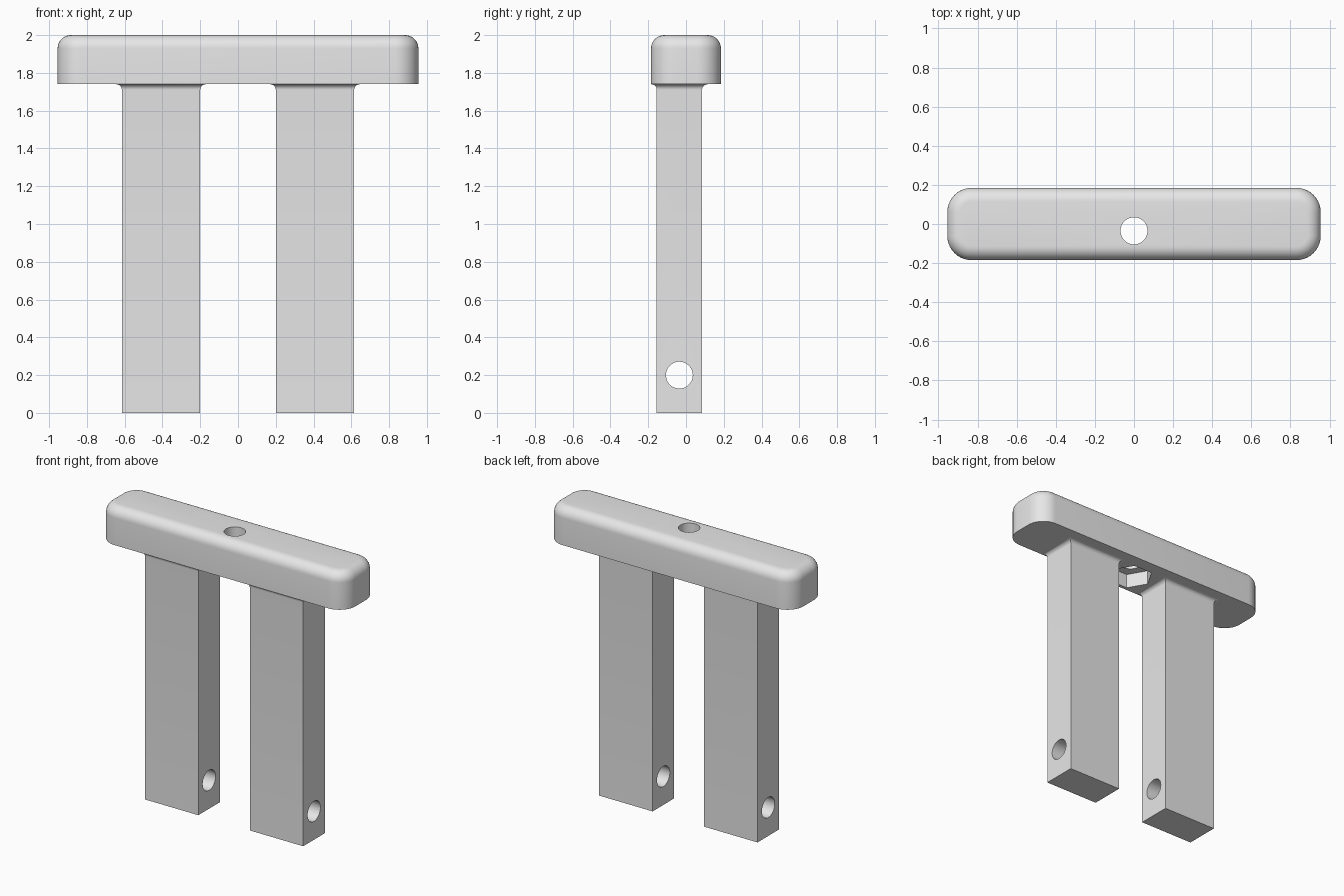
import bpy
import bmesh
from math import sin, cos, pi, radians

cube = bpy.data.objects.get("Cube")
if cube:
    bpy.data.objects.remove(cube, do_unlink=True)

grey = bpy.data.materials.new("light grey")
grey.use_nodes = True
grey.diffuse_color = (0.8, 0.8, 0.8, 1)
grey.node_tree.nodes["Principled BSDF"].inputs["Base Color"].default_value = (0.8, 0.8, 0.8, 1)


def loft(name, rings):
    """Closed solid skinned through equal-length rings, bottom to top."""
    bm = bmesh.new()
    loops = [[bm.verts.new(p) for p in ring] for ring in rings]
    n = len(loops[0])
    for low, high in zip(loops, loops[1:]):
        for i in range(n):
            j = (i + 1) % n
            bm.faces.new((low[i], low[j], high[j], high[i]))
    bm.faces.new(loops[0][::-1])
    bm.faces.new(loops[-1])
    mesh = bpy.data.meshes.new(name)
    bm.to_mesh(mesh)
    bm.free()
    mesh.materials.append(grey)
    obj = bpy.data.objects.new(name, mesh)
    bpy.context.collection.objects.link(obj)
    return obj


def rounded_ring(hx, hy, r, z, steps=10):
    ring = []
    for k, (sx, sy) in enumerate(((1, 1), (-1, 1), (-1, -1), (1, -1))):
        for s in range(steps + 1):
            a = (k + s / steps) * pi / 2
            ring.append((sx * (hx - r) + r * cos(a), sy * (hy - r) + r * sin(a), z))
    return ring


def rect_ring(x0, x1, y0, y1, z, grow):
    return [(x0 - grow, y0 - grow, z), (x1 + grow, y0 - grow, z),
            (x1 + grow, y1 + grow, z), (x0 - grow, y1 + grow, z)]


def cutter(name, sides, radius, depth, location, rotation=(0, 0, 0)):
    bpy.ops.mesh.primitive_cylinder_add(vertices=sides, radius=radius, depth=depth,
                                        location=location, rotation=rotation)
    obj = bpy.context.object
    obj.name = name
    obj.hide_render = True
    return obj


def cut(obj, tool):
    mod = obj.modifiers.new("cut", 'BOOLEAN')
    mod.operation = 'DIFFERENCE'
    mod.solver = 'EXACT'
    mod.object = tool
    bpy.ops.object.select_all(action='DESELECT')
    bpy.context.view_layer.objects.active = obj
    obj.select_set(True)
    bpy.ops.object.modifier_apply(modifier=mod.name)
    bpy.data.objects.remove(tool, do_unlink=True)


def smooth(obj):
    bpy.ops.object.select_all(action='DESELECT')
    bpy.context.view_layer.objects.active = obj
    obj.select_set(True)
    bpy.ops.object.shade_smooth_by_angle(angle=radians(30))


UNDERSIDE, TOP = 1.74, 2.0
HOLE_Y, HOLE_R = -0.035, 0.069

# Top bar: rounded outline with a rounded upper edge
edge, corner, steps = 0.07, 0.125, 8
rings = [rounded_ring(0.955, 0.185, corner, UNDERSIDE)]
for s in range(steps + 1):
    a = s / steps * pi / 2
    inset = edge * (1 - cos(a))
    rings.append(rounded_ring(0.955 - inset, 0.185 - inset, corner - inset,
                              TOP - edge + edge * sin(a)))
bar = loft("top_bar", rings)

# Bolt hole through the bar and hexagonal nut pocket underneath
cut(bar, cutter("bolt_hole_cutter", 48, HOLE_R, 1, (0, HOLE_Y, 1.9)))
cut(bar, cutter("nut_pocket_cutter", 6, 0.147, 0.2, (0, HOLE_Y, UNDERSIDE),
                (0, 0, pi / 2)))
smooth(bar)

# Legs: square posts flaring into the bar, with a pin hole near the foot
flare = 0.03
for name, x0, x1 in (("right_leg", -0.615, -0.2), ("left_leg", 0.2, 0.615)):
    rings = [rect_ring(x0, x1, -0.155, 0.085, 0, 0)]
    for s in range(steps + 1):
        a = s / steps * pi / 2
        rings.append(rect_ring(x0, x1, -0.155, 0.085,
                               UNDERSIDE - flare + flare * sin(a), flare * (1 - cos(a))))
    leg = loft(name, rings)
    cut(leg, cutter("pin_hole_cutter", 48, HOLE_R + 0.002, 1,
                    ((x0 + x1) / 2, HOLE_Y, 0.2), (0, pi / 2, 0)))
    smooth(leg)
